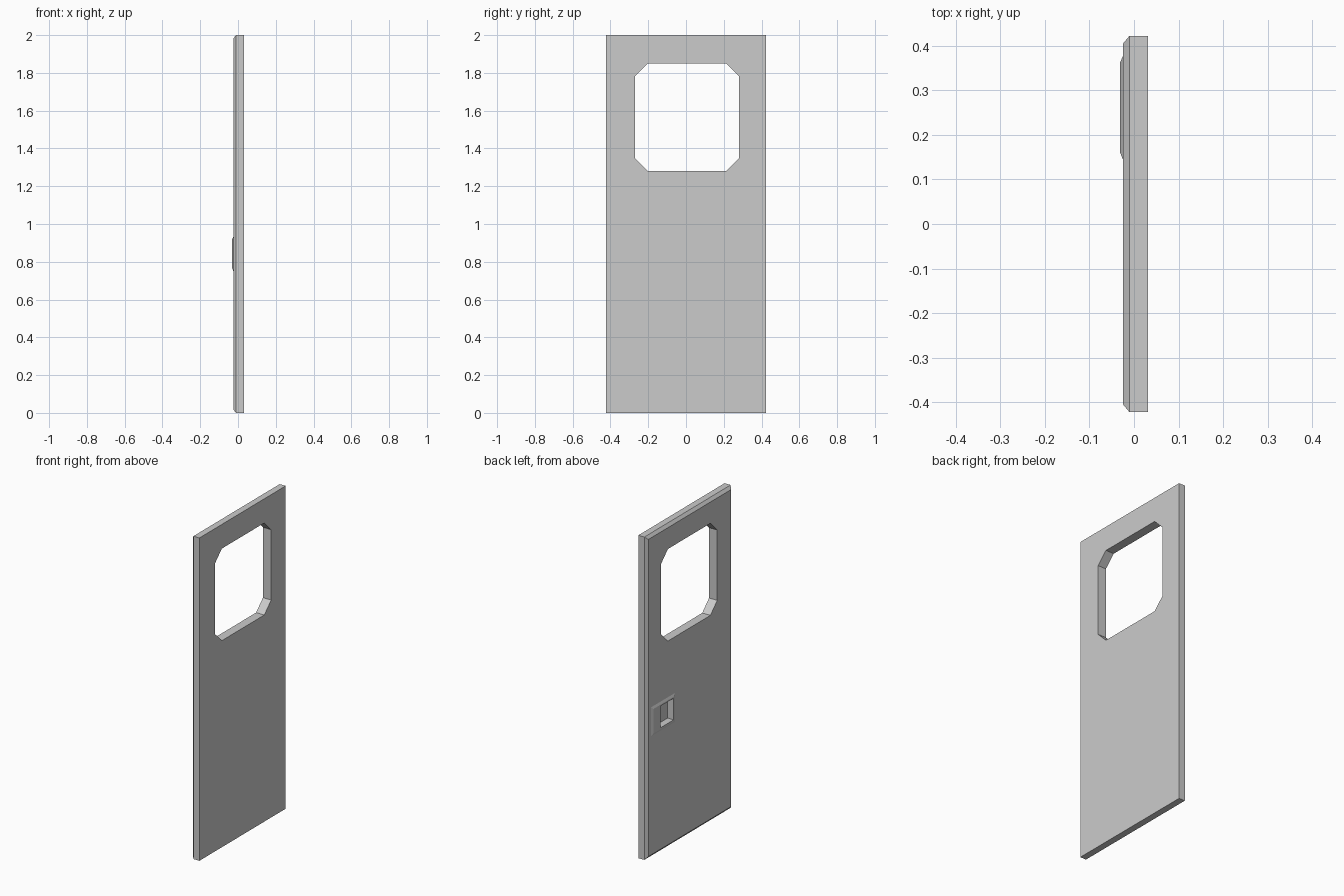
import bpy, bmesh

if "Cube" in bpy.data.objects:
    bpy.data.objects.remove(bpy.data.objects["Cube"])


def rect(y0, y1, z0, z1, cut=0.0):
    """Rectangle in the YZ plane, optionally with clipped corners."""
    if not cut:
        return [(y0, z0), (y1, z0), (y1, z1), (y0, z1)]
    return [(y0 + cut, z0), (y1 - cut, z0), (y1, z0 + cut), (y1, z1 - cut),
            (y1 - cut, z1), (y0 + cut, z1), (y0, z1 - cut), (y0, z0 + cut)]


def loft(name, sections):
    """Closed solid through (x, outline) sections."""
    bm = bmesh.new()
    rings = [[bm.verts.new((x, y, z)) for y, z in pts] for x, pts in sections]
    n = len(rings[0])
    for a, b in zip(rings, rings[1:]):
        for i in range(n):
            j = (i + 1) % n
            bm.faces.new((a[i], a[j], b[j], b[i]))
    bm.faces.new(rings[0])
    bm.faces.new(rings[-1])
    bmesh.ops.recalc_face_normals(bm, faces=bm.faces)
    mesh = bpy.data.meshes.new(name)
    bm.to_mesh(mesh)
    bm.free()
    obj = bpy.data.objects.new(name, mesh)
    bpy.context.collection.objects.link(obj)
    return obj


def cut(obj, cutter):
    mod = obj.modifiers.new("cut", 'BOOLEAN')
    mod.operation = 'DIFFERENCE'
    mod.solver = 'EXACT'
    mod.object = cutter
    bpy.context.view_layer.objects.active = obj
    bpy.ops.object.modifier_apply(modifier=mod.name)


# Door slab, chamfered around its outer (-x) face
W, H, C = 0.4225, 2.0, 0.018
door = loft("door_panel", [
    (0.031, rect(-W, W, 0, H)),
    (-0.01, rect(-W, W, 0, H)),
    (-0.025, rect(-W + C, W - C, C, H - C)),
])

# Raised handle plate with bevelled rim
plate = loft("handle_plate", [
    (-0.02, rect(0.145, 0.377, 0.752, 0.932)),
    (-0.025, rect(0.145, 0.377, 0.752, 0.932)),
    (-0.031, rect(0.160, 0.363, 0.766, 0.918)),
])

# Window opening and finger recess
window = loft("window_cutter", [(x, rect(-0.27, 0.28, 1.28, 1.85, 0.067)) for x in (-0.1, 0.1)])
recess = loft("recess_cutter", [(x, rect(0.165, 0.292, 0.775, 0.909)) for x in (-0.1, 0.01)])
cut(door, window)
cut(door, recess)
cut(plate, recess)
for cutter in (window, recess):
    bpy.data.objects.remove(cutter)
